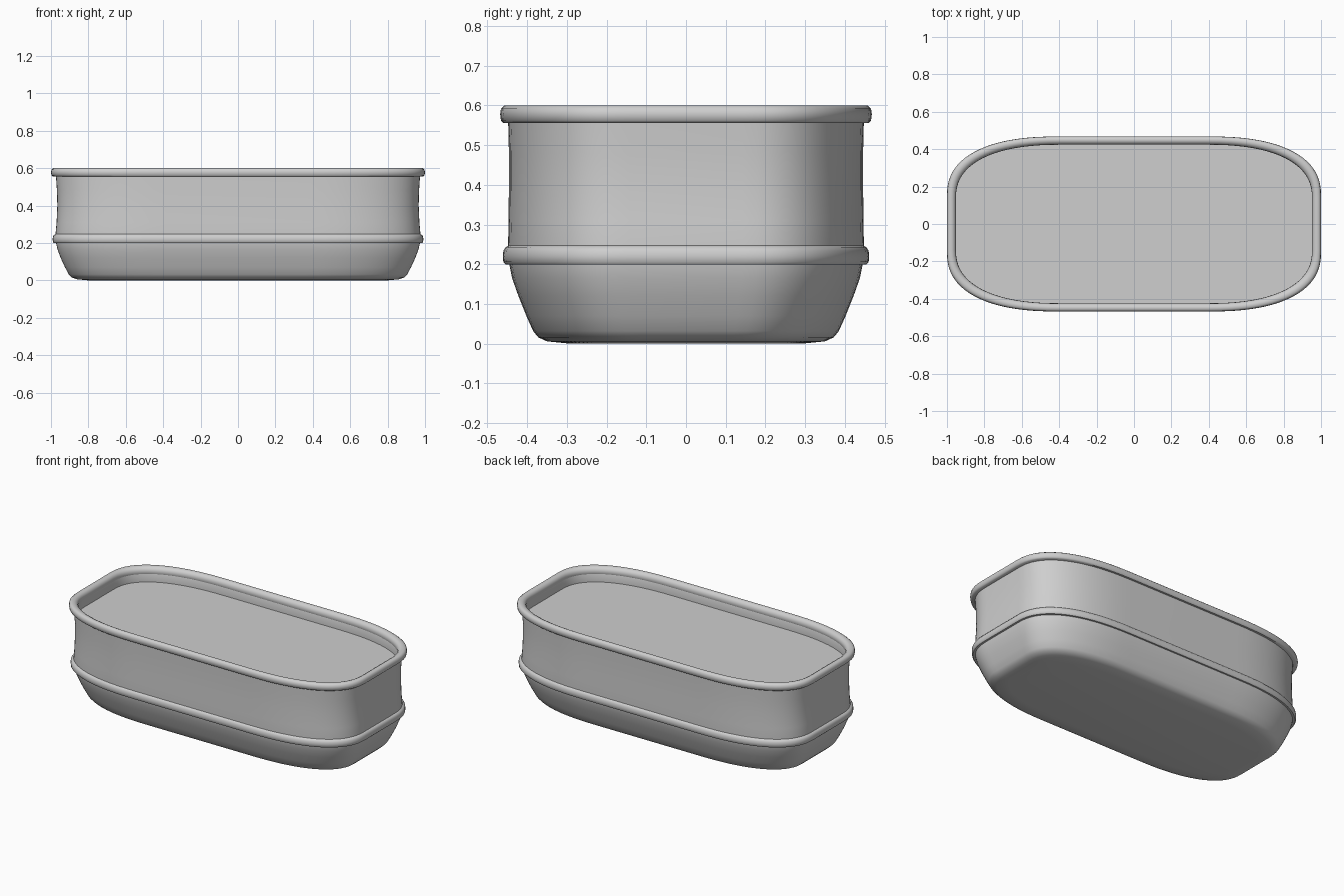
import bpy, bmesh, math

if "Cube" in bpy.data.objects:
    bpy.data.objects.remove(bpy.data.objects["Cube"])

grey = bpy.data.materials.new("plain_grey")
grey.diffuse_color = (0.62, 0.62, 0.62, 1)
grey.use_nodes = True
grey.node_tree.nodes["Principled BSDF"].inputs["Base Color"].default_value = grey.diffuse_color


def ring(hx, hy, z, n=20):
    """Rounded-oblong outline with soft, stretched corners."""
    rx, ry, p = 0.60 * hx, 0.68 * hy, 2 / 2.4
    quarter = []
    for i in range(n + 1):
        a = math.pi / 2 * i / n
        quarter.append((hx - rx + rx * max(math.cos(a), 0) ** p,
                        hy - ry + ry * max(math.sin(a), 0) ** p))
    pts = quarter + [(-x, y) for x, y in reversed(quarter)]
    pts += [(-x, -y) for x, y in quarter] + [(x, -y) for x, y in reversed(quarter)]
    return [(x, y, z) for x, y in pts]


def loft(name, profile, closed=False, cap_start=False, cap_end=False):
    """Skin a stack of (half x, half y, z) rings."""
    bm = bmesh.new()
    rows = [[bm.verts.new(c) for c in ring(*r)] for r in profile]
    pairs = list(zip(rows, rows[1:]))
    if closed:
        pairs.append((rows[-1], rows[0]))
    for a, b in pairs:
        for i in range(len(a)):
            j = (i + 1) % len(a)
            bm.faces.new((a[i], a[j], b[j], b[i]))
    if cap_start:
        bm.faces.new(rows[0][::-1])
    if cap_end:
        bm.faces.new(rows[-1])
    bmesh.ops.recalc_face_normals(bm, faces=bm.faces)
    me = bpy.data.meshes.new(name)
    bm.to_mesh(me)
    bm.free()
    me.materials.append(grey)
    ob = bpy.data.objects.new(name, me)
    bpy.context.collection.objects.link(ob)
    bpy.ops.object.select_all(action='DESELECT')
    ob.select_set(True)
    bpy.context.view_layer.objects.active = ob
    bpy.ops.object.shade_smooth_by_angle(angle=math.radians(42))
    return ob


# tub: flat base, flared lower wall, slightly waisted upper wall, shallow recessed top
loft("tub", [
    (0.80, 0.29, 0.0), (0.86, 0.35, 0.006), (0.89, 0.372, 0.016), (0.905, 0.385, 0.032),
    (0.925, 0.402, 0.07), (0.948, 0.422, 0.12), (0.965, 0.438, 0.165), (0.974, 0.446, 0.205),
    (0.976, 0.448, 0.245), (0.970, 0.447, 0.31), (0.966, 0.446, 0.40), (0.968, 0.446, 0.48),
    (0.974, 0.448, 0.565), (0.958, 0.432, 0.575), (0.953, 0.425, 0.56), (0.953, 0.425, 0.51),
], cap_start=True, cap_end=True)

# band around the middle: crisp underside, softened top
loft("middle_band", [
    (0.96, 0.432, 0.200), (0.985, 0.455, 0.200), (0.990, 0.460, 0.206),
    (0.991, 0.461, 0.220), (0.990, 0.460, 0.234), (0.984, 0.454, 0.243),
    (0.974, 0.446, 0.248), (0.96, 0.432, 0.248),
], closed=True)

# rounded rim
loft("rim", [
    (0.955, 0.428, 0.556), (0.990, 0.460, 0.556), (0.997, 0.466, 0.562),
    (1.000, 0.468, 0.578), (0.997, 0.466, 0.592), (0.988, 0.457, 0.600),
    (0.972, 0.443, 0.600), (0.959, 0.431, 0.593), (0.953, 0.425, 0.580),
    (0.952, 0.424, 0.562),
], closed=True)
